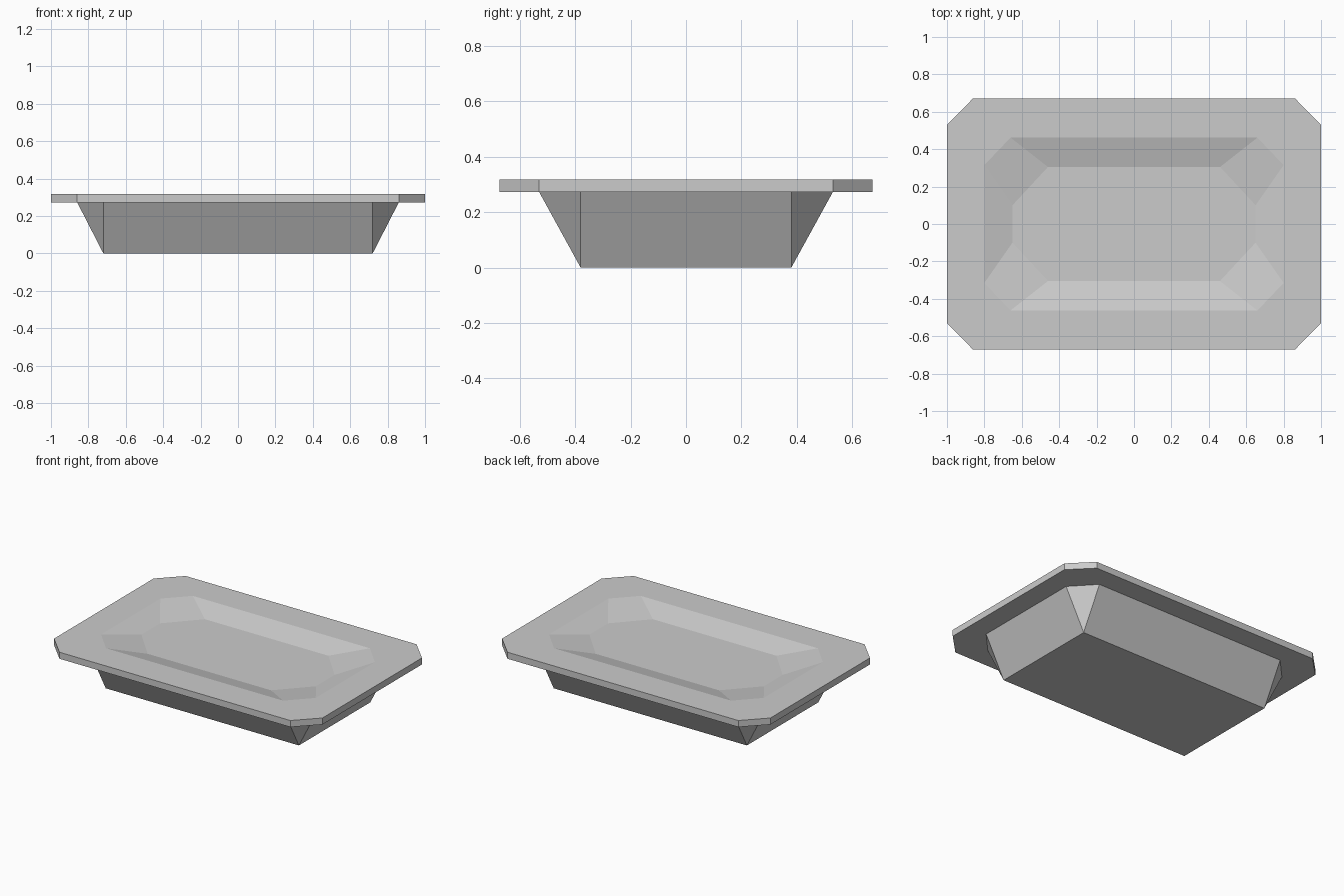
import bpy
import bmesh

cube = bpy.data.objects.get("Cube")
if cube:
    bpy.data.objects.remove(cube, do_unlink=True)

grey = bpy.data.materials.new("light grey")
grey.use_nodes = True
colour = (0.6, 0.6, 0.6, 1)
grey.diffuse_color = colour
grey.node_tree.nodes["Principled BSDF"].inputs["Base Color"].default_value = colour

TOP, UNDER = 0.317, 0.273


def octagon(bm, x, y, cut_x, cut_y, z):
    """Ring of a rectangle with half sizes x, y and its corners cut back to cut_x, cut_y."""
    quarter = [(x, cut_y), (cut_x, y)]
    half = quarter + [(-px, py) for px, py in reversed(quarter)]
    ring = half + [(-px, -py) for px, py in half]
    return [bm.verts.new((px, py, z)) for px, py in ring]


def bridge(bm, a, b):
    for i in range(len(a)):
        j = (i + 1) % len(a)
        bm.faces.new((a[i], a[j], b[j], b[i]))


bm = bmesh.new()
rings = [
    octagon(bm, 0.65, 0.305, 0.46, 0.10, UNDER),   # recess floor
    octagon(bm, 0.80, 0.462, 0.66, 0.315, TOP),    # recess edge
    octagon(bm, 1.00, 0.672, 0.86, 0.53, TOP),     # rim top
    octagon(bm, 1.00, 0.672, 0.86, 0.53, UNDER),   # rim underside
    octagon(bm, 0.86, 0.53, 0.72, 0.38, UNDER),    # body top
    octagon(bm, 0.72, 0.38, 0.72, 0.38, 0),        # square-cornered base
]
for a, b in zip(rings, rings[1:]):
    bridge(bm, a, b)
bm.faces.new(rings[0])
bm.faces.new(rings[-1])

# Merge the doubled base corners so the body corners become triangles
bmesh.ops.remove_doubles(bm, verts=bm.verts, dist=0.0001)
bmesh.ops.recalc_face_normals(bm, faces=bm.faces)

mesh = bpy.data.meshes.new("tray")
bm.to_mesh(mesh)
bm.free()
mesh.materials.append(grey)
bpy.context.collection.objects.link(bpy.data.objects.new("tray", mesh))
